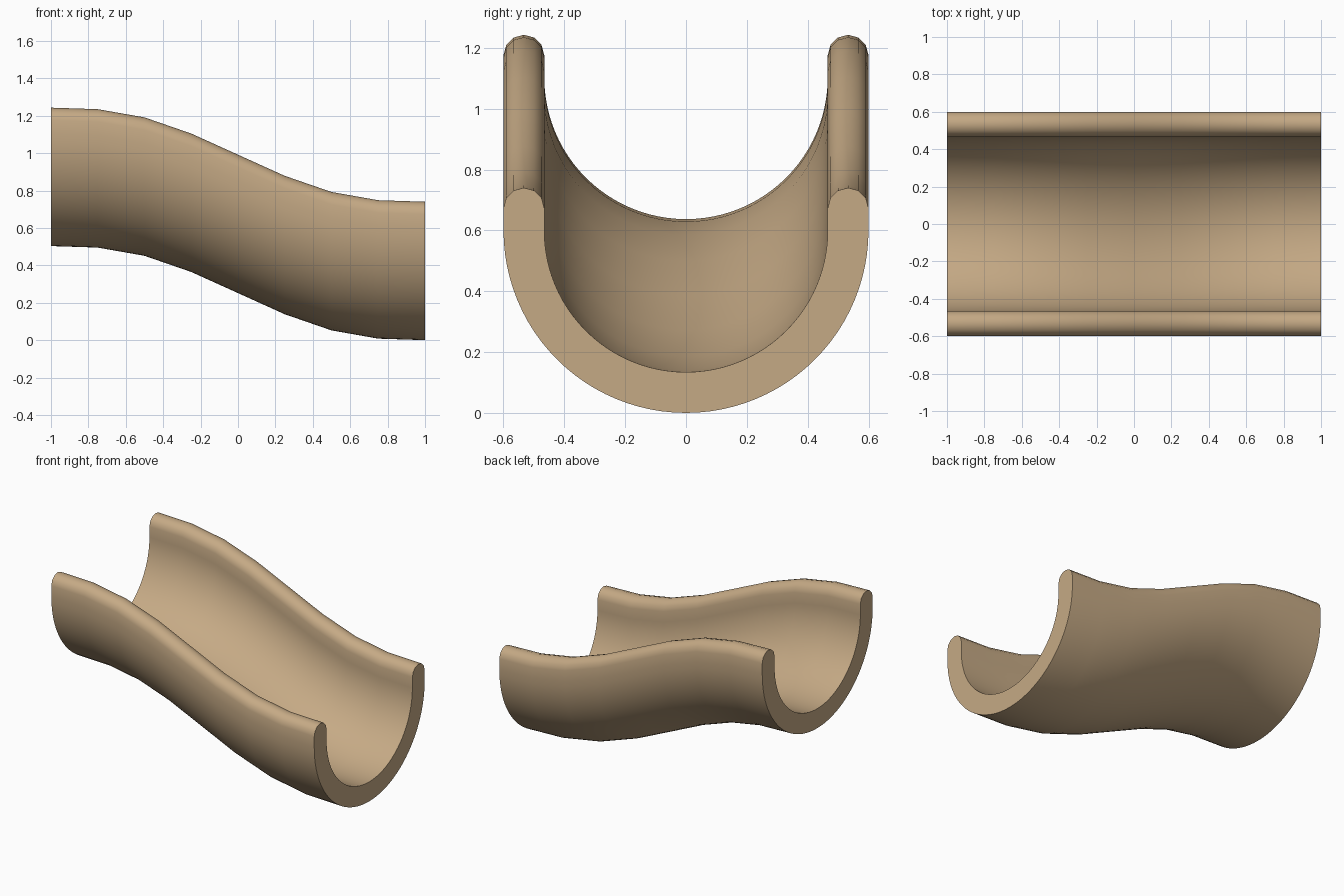
import bpy, bmesh, math

if "Cube" in bpy.data.objects:
    bpy.data.objects.remove(bpy.data.objects["Cube"])

R_OUT, R_IN, CZ, LIP_Z = 0.6, 0.466, 0.6, 0.673
DROP, STATIONS = 0.503, 8


def arc(cy, cz, r, a0, a1, n):
    """Points on an arc in the y-z plane, angles in degrees."""
    return [(cy + r * math.cos(math.radians(a0 + (a1 - a0) * i / n)),
             cz + r * math.sin(math.radians(a0 + (a1 - a0) * i / n)))
            for i in range(n + 1)]


def height(t):
    """Smooth S-shaped descent from the high end (t=0) to the low end (t=1)."""
    return DROP * (1 - t ** 3 * (10 - 15 * t + 6 * t * t))


# U-shaped channel section with rounded lips
mid, lip_r = (R_OUT + R_IN) / 2, (R_OUT - R_IN) / 2
profile = (arc(0, CZ, R_OUT, 180, 360, 48)
           + arc(mid, LIP_Z, lip_r, 0, 180, 6)
           + arc(0, CZ, R_IN, 360, 180, 48)
           + arc(-mid, LIP_Z, lip_r, 0, 180, 6))

# Sweep the section along x, shifting it vertically
bm = bmesh.new()
rings = []
for i in range(STATIONS + 1):
    t = i / STATIONS
    rings.append([bm.verts.new((2 * t - 1, y, z + height(t))) for y, z in profile])
n = len(profile)
for a, b in zip(rings, rings[1:]):
    for j in range(n):
        k = (j + 1) % n
        bm.faces.new((a[j], a[k], b[k], b[j]))
bm.faces.new(rings[0])
bm.faces.new(rings[-1])
bmesh.ops.recalc_face_normals(bm, faces=bm.faces)

mesh = bpy.data.meshes.new("slide_channel")
bm.to_mesh(mesh)
bm.free()
channel = bpy.data.objects.new("slide_channel", mesh)
bpy.context.collection.objects.link(channel)

# Tan colour
tan = bpy.data.materials.new("tan")
tan.diffuse_color = (0.56, 0.40, 0.235, 1)
tan.use_nodes = True
tan.node_tree.nodes["Principled BSDF"].inputs["Base Color"].default_value = tan.diffuse_color
mesh.materials.append(tan)

# Smooth walls, sharp end caps
bpy.context.view_layer.objects.active = channel
channel.select_set(True)
bpy.ops.object.shade_smooth_by_angle(angle=math.radians(40))
